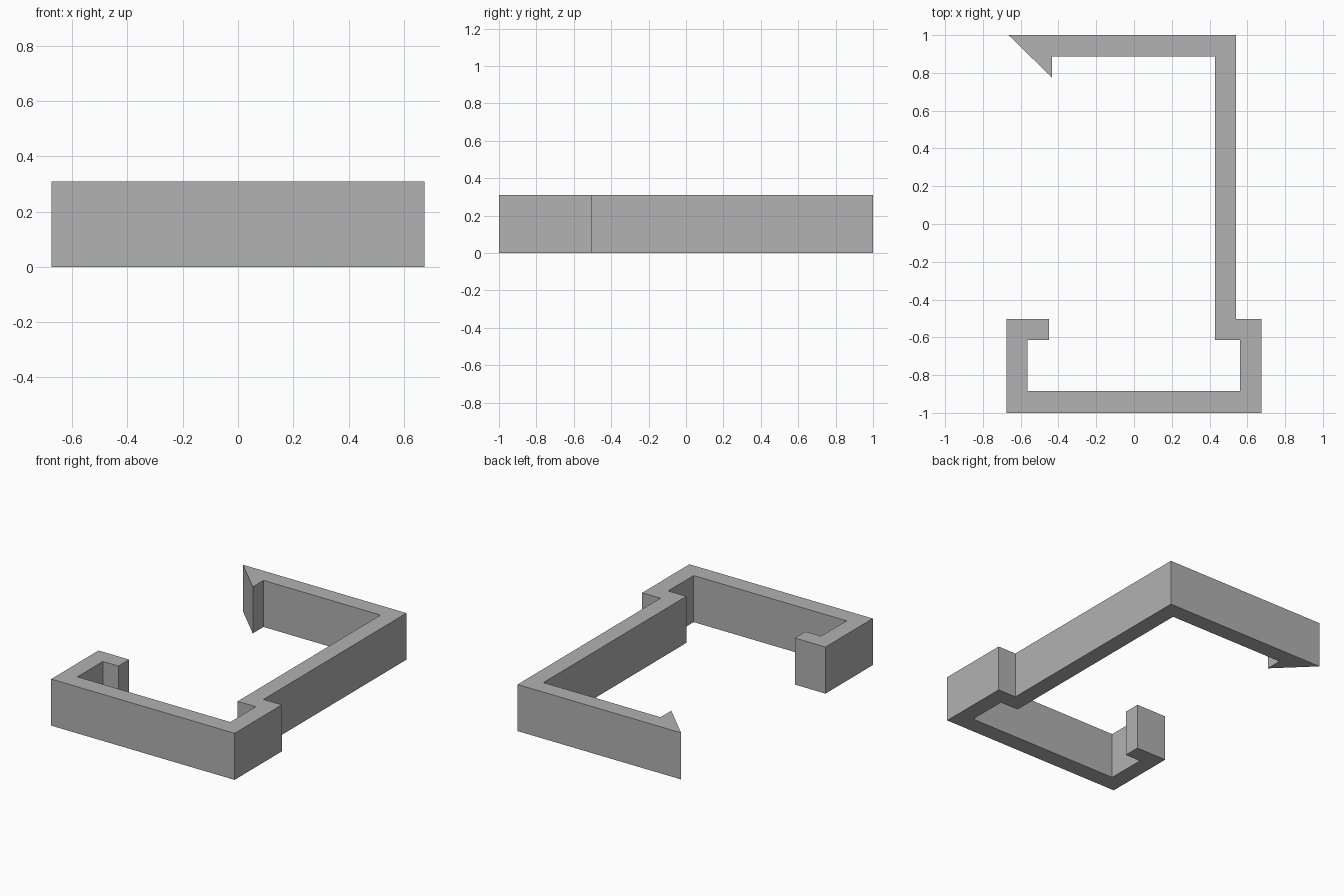
import bpy
import bmesh

cube = bpy.data.objects.get("Cube")
if cube:
    bpy.data.objects.remove(cube, do_unlink=True)

HEIGHT = 0.31

# Single grey material
grey = bpy.data.materials.new("plain grey")
grey.use_nodes = True
colour = (0.445, 0.445, 0.445, 1)
grey.diffuse_color = colour
grey.node_tree.nodes["Principled BSDF"].inputs["Base Color"].default_value = colour


def extrude_profile(name, outline):
    """Make a flat-shaded solid by raising a closed plan outline."""
    bm = bmesh.new()
    base = bm.faces.new([bm.verts.new((x, y, 0)) for x, y in outline])
    top = bmesh.ops.extrude_face_region(bm, geom=[base], use_keep_orig=True)
    raised = [g for g in top["geom"] if isinstance(g, bmesh.types.BMVert)]
    bmesh.ops.translate(bm, verts=raised, vec=(0, 0, HEIGHT))
    bmesh.ops.recalc_face_normals(bm, faces=bm.faces)
    mesh = bpy.data.meshes.new(name)
    bm.to_mesh(mesh)
    bm.free()
    mesh.materials.append(grey)
    obj = bpy.data.objects.new(name, mesh)
    bpy.context.collection.objects.link(obj)
    return obj


# Clip outline, counter-clockwise from the front left corner of the plan
extrude_profile("clip_bracket", [
    # front wall and stepped shoulder
    (-0.675, -1), (0.675, -1), (0.675, -0.503), (0.54, -0.503),
    # long arm, back wall and barbed hook
    (0.54, 1), (-0.664, 1), (-0.434, 0.775), (-0.434, 0.888), (0.428, 0.888),
    # inside of the arm and front channel
    (0.428, -0.615), (0.562, -0.615), (0.562, -0.883), (-0.564, -0.883),
    # short return lip
    (-0.564, -0.615), (-0.45, -0.615), (-0.45, -0.503), (-0.675, -0.503),
])
